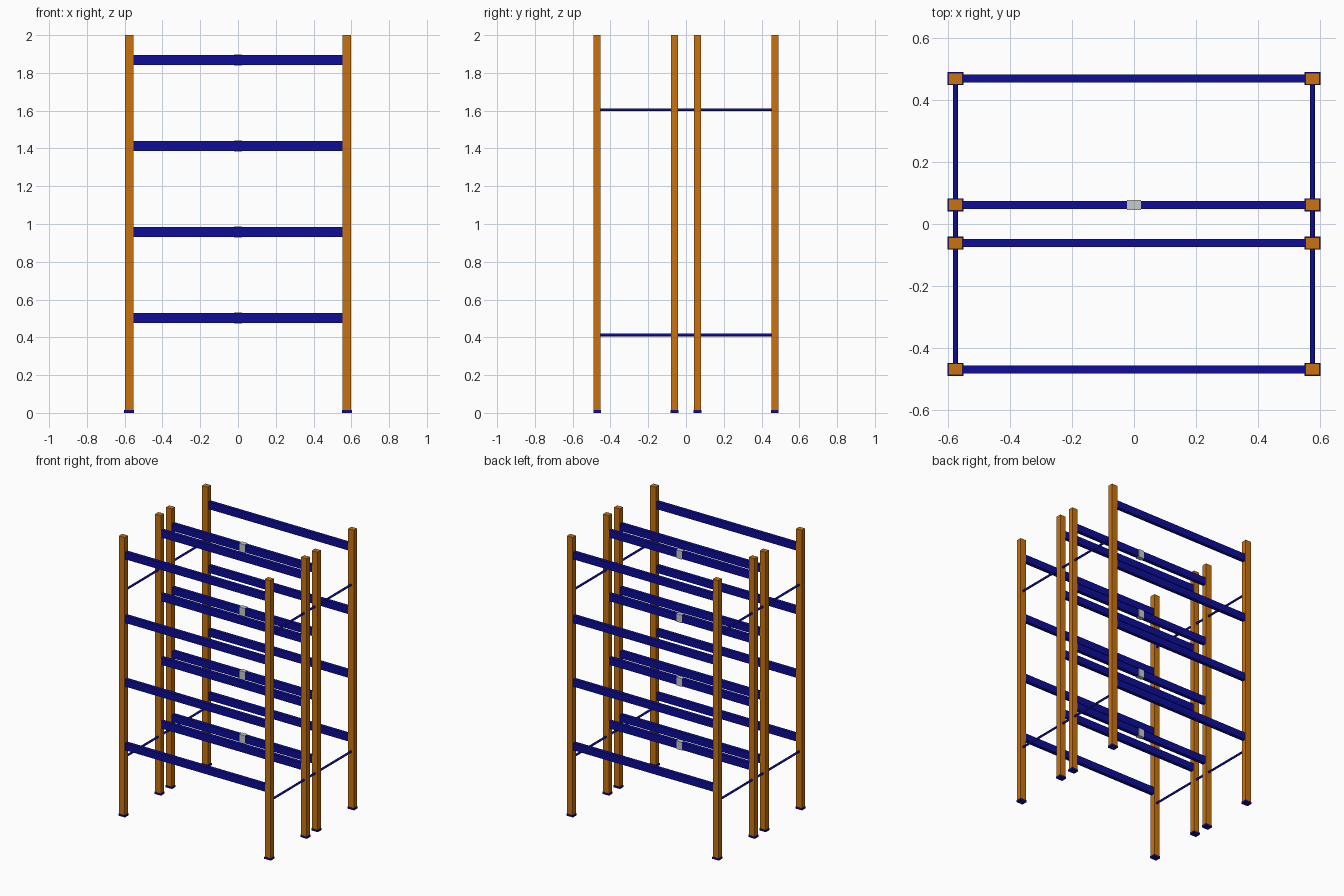
import bpy
import math

cube = bpy.data.objects.get("Cube")
if cube:
    bpy.data.objects.remove(cube, do_unlink=True)


def material(name, color):
    mat = bpy.data.materials.new(name)
    mat.use_nodes = True
    mat.diffuse_color = color
    mat.node_tree.nodes["Principled BSDF"].inputs["Base Color"].default_value = color
    return mat


ORANGE = material("orange paint", (0.58, 0.17, 0.005, 1))
BLUE = material("blue paint", (0.004, 0.004, 0.31, 1))
GREY = material("grey steel", (0.58, 0.6, 0.58, 1))


def box(name, center, size, mat):
    bpy.ops.mesh.primitive_cube_add(size=1, location=center)
    obj = bpy.context.object
    obj.name = name
    obj.scale = size
    bpy.ops.object.transform_apply(location=False, rotation=False, scale=True)
    obj.data.materials.append(mat)
    return obj


def rod(name, center, length, radius, mat):
    bpy.ops.mesh.primitive_cylinder_add(vertices=16, radius=radius, depth=length,
                                        location=center, rotation=(math.pi / 2, 0, 0))
    obj = bpy.context.object
    obj.name = name
    obj.data.materials.append(mat)
    bpy.ops.object.shade_smooth_by_angle()
    return obj


POST_X = 0.577
POST_W, POST_D = 0.045, 0.037
ROWS = {"front": -0.47, "front_middle": -0.062, "back_middle": 0.062, "back": 0.47}
LEVELS = [0.503, 0.958, 1.413, 1.868]
FOOT_H = 0.014

# Uprights with foot plates
for row, y in ROWS.items():
    for side, sx in (("left", 1), ("right", -1)):
        x = sx * POST_X
        box(f"{row}_{side}_post", (x, y, 1 + FOOT_H / 2),
            (POST_W, POST_D, 2 - FOOT_H), ORANGE)
        box(f"{row}_{side}_foot", (x, y, FOOT_H / 2), (0.052, 0.042, FOOT_H), BLUE)

    # Horizontal load beams between the uprights
    for i, z in enumerate(LEVELS, 1):
        box(f"{row}_beam_{i}", (0, y, z), (2 * POST_X - POST_W, 0.026, 0.052), BLUE)

# Sleeves around the middle of the back middle beams
for i, z in enumerate(LEVELS, 1):
    box(f"beam_sleeve_{i}", (0, ROWS["back_middle"], z), (0.044, 0.032, 0.058), GREY)

# Side tie rods running front to back
for side, sx in (("left", 1), ("right", -1)):
    for level, z in (("lower", 0.413), ("upper", 1.605)):
        rod(f"{side}_{level}_tie_rod", (sx * POST_X, 0, z), 0.92, 0.0075, BLUE)
